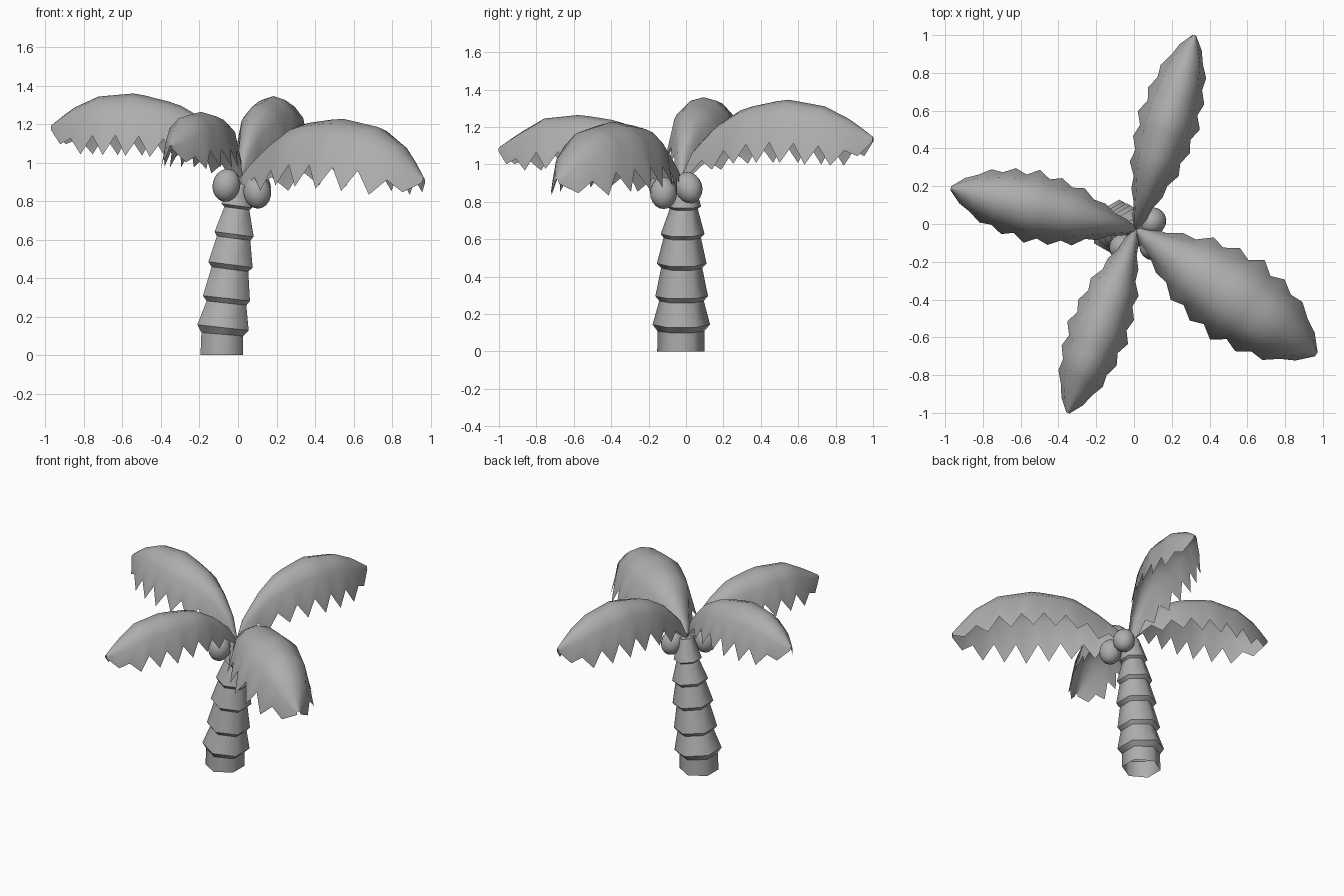
import bpy, math
from mathutils import Vector

if "Cube" in bpy.data.objects:
    bpy.data.objects.remove(bpy.data.objects["Cube"])

grey = bpy.data.materials.new("mid_grey")
grey.diffuse_color = (.42, .42, .42, 1)
grey.use_nodes = True
grey.node_tree.nodes["Principled BSDF"].inputs["Base Color"].default_value = grey.diffuse_color


def make_object(name, verts, faces):
    mesh = bpy.data.meshes.new(name)
    mesh.from_pydata(verts, [], faces)
    mesh.update()
    mesh.materials.append(grey)
    mesh.shade_smooth()
    obj = bpy.data.objects.new(name, mesh)
    bpy.context.collection.objects.link(obj)
    return obj


def interp(xs, ys, x):
    for i in range(len(xs) - 1):
        if x <= xs[i + 1]:
            t = (x - xs[i]) / (xs[i + 1] - xs[i])
            return ys[i] + t * (ys[i + 1] - ys[i])
    return ys[-1]


# Trunk: leaning six-sided stack of flared segments (x, y, z, radius, tilt)
SIDES = 6
rings = [
    (-.085, -.027, 0, .127, 0), (-.082, -.027, .108, .125, .08),
    (-.078, -.025, .143, .154, .11),
    (-.060, -.024, .270, .119, .11), (-.060, -.023, .295, .141, .11),
    (-.042, -.023, .446, .110, .13), (-.039, -.023, .470, .133, .13),
    (-.023, -.020, .607, .100, .13), (-.020, -.018, .628, .117, .13),
    (-.006, -.012, .762, .075, .13), (-.006, -.011, .776, .092, .13),
    (.010, -.015, .925, .050, .13),
]
verts, faces = [], []
for x, y, z, r, tilt in rings:
    for k in range(SIDES):
        a = math.pi / 2 + k * math.tau / SIDES
        dx = r * math.cos(a)
        verts.append((x + dx, y + r * math.sin(a), z - dx * math.tan(tilt)))
for i in range(len(rings) - 1):
    for k in range(SIDES):
        a, b = i * SIDES + k, i * SIDES + (k + 1) % SIDES
        faces.append((a, b, b + SIDES, a + SIDES))
faces.append(tuple(range(len(verts) - SIDES, len(verts))))
trunk = make_object("trunk", verts, faces)
# crisp ledges, soft upright edges
for e in trunk.data.edges:
    e.use_edge_sharp = e.vertices[0] // SIDES == e.vertices[1] // SIDES

# Coconuts
nuts = [((-.06, -.125, .882), (0, .2, 0)),
        ((.10, -.12, .847), (0, -.1, 0)),
        ((.098, .015, .875), (.3, -.3, 0))]
for i, (loc, rot) in enumerate(nuts):
    bpy.ops.mesh.primitive_uv_sphere_add(segments=16, ring_count=10, radius=1,
                                         location=loc, rotation=rot)
    nut = bpy.context.object
    nut.name = f"coconut_{i + 1}"
    nut.scale = (.072, .072, .086)
    nut.data.materials.append(grey)
    bpy.ops.object.shade_smooth()

# Fronds: arched sheets with a toothed lower edge
U = [0, .05, .18, .33, .55, .75, .89, 1]
WIDTH = [.06, .2, .48, .82, 1, .85, .57, .06]
DEPTH = [.05, .28, .68, .86, 1, .93, .72, .1]
ROOT = Vector((.01, -.03))
STATIONS = 17


def frond(name, tip, half_width, depth, ridge):
    axis = Vector(tip) - ROOT
    side = Vector((-axis.y, axis.x)).normalized()
    verts, faces = [], []
    for i in range(STATIONS):
        u = i / (STATIONS - 1)
        w = half_width * interp(U, WIDTH, u)
        d = depth * interp(U, DEPTH, u)
        z = interp(U, ridge, u)
        p = ROOT + axis * u
        # even stations are notches, odd stations are leaf points
        edge = (1.05, 1) if i % 2 else (.88, .67)
        half = [(.38, .06), (.72, .25), edge]
        section = [(-a, b) for a, b in reversed(half)] + [(0, 0)] + half
        for a, b in section:
            q = p + side * a * w
            verts.append((q.x, q.y, z - b * d))
    n = 7
    for i in range(STATIONS - 1):
        for k in range(n - 1):
            a = i * n + k
            faces.append((a, a + n, a + n + 1, a + 1))
    make_object(name, verts, faces)


frond("back_frond", (.32, 1.0), .165, .34,
      [.92, 1.05, 1.2, 1.3, 1.348, 1.31, 1.235, 1.147])
frond("left_frond", (-.97, .19), .19, .325,
      [.92, 1.07, 1.22, 1.305, 1.36, 1.343, 1.28, 1.193])
frond("front_frond", (-.35, -1.0), .165, .29,
      [.92, 1.02, 1.14, 1.23, 1.265, 1.245, 1.165, 1.09])
frond("right_frond", (.965, -.69), .245, .365,
      [.92, .98, 1.1, 1.2, 1.23, 1.185, 1.08, .92])
